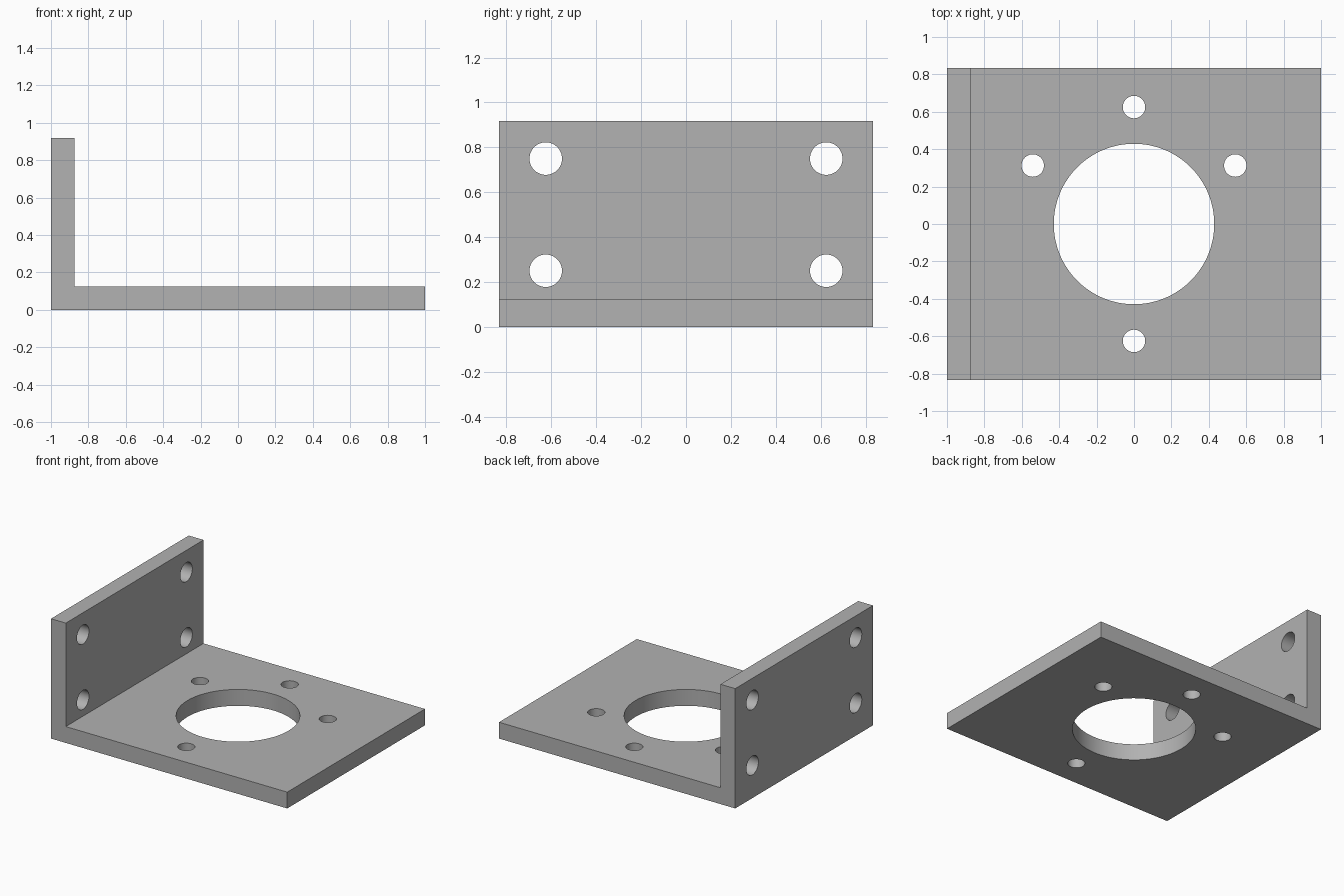
import bpy, bmesh, math
from mathutils import Matrix, Vector

if "Cube" in bpy.data.objects:
    bpy.data.objects.remove(bpy.data.objects["Cube"])

T = 0.125            # plate thickness
HALF_D = 0.833       # half depth
H = 0.917            # wall height

grey = bpy.data.materials.new("plain_grey")
grey.diffuse_color = (0.445, 0.445, 0.445, 1)
grey.use_nodes = True
grey.node_tree.nodes["Principled BSDF"].inputs["Base Color"].default_value = grey.diffuse_color


def make_object(name, bm):
    bmesh.ops.recalc_face_normals(bm, faces=bm.faces)
    mesh = bpy.data.meshes.new(name)
    bm.to_mesh(mesh)
    bm.free()
    mesh.materials.append(grey)
    obj = bpy.data.objects.new(name, mesh)
    bpy.context.collection.objects.link(obj)
    return obj


def add_drill(bm, centre, radius, axis, segments):
    turn = Matrix.Rotation(math.pi / 2, 4, 'Y') if axis == 'X' else Matrix()
    bmesh.ops.create_cone(bm, cap_ends=True, segments=segments, radius1=radius,
                          radius2=radius, depth=0.3,
                          matrix=Matrix.Translation(centre) @ turn)


# L-shaped bracket: side profile extruded through the depth
profile = [(-1, 0), (1, 0), (1, T), (-1 + T, T), (-1 + T, H), (-1, H)]
bm = bmesh.new()
face = bm.faces.new([bm.verts.new((x, -HALF_D, z)) for x, z in profile])
sweep = bmesh.ops.extrude_face_region(bm, geom=[face])
bmesh.ops.translate(bm, vec=(0, 2 * HALF_D, 0),
                    verts=[v for v in sweep["geom"] if isinstance(v, bmesh.types.BMVert)])
bracket = make_object("angle_bracket", bm)

# Drills: large centre bore, four base screw holes, four wall holes
bm = bmesh.new()
add_drill(bm, Vector((0, 0, T / 2)), 0.429, 'Z', 96)
for angle in (30, 90, 150, 270):
    a = math.radians(angle)
    add_drill(bm, Vector((0.625 * math.cos(a), 0.625 * math.sin(a), T / 2)), 0.06, 'Z', 48)
for y in (-0.625, 0.625):
    for z in (0.25, 0.75):
        add_drill(bm, Vector((-1 + T / 2, y, z)), 0.0725, 'X', 48)
drills = make_object("hole_cutter", bm)
drills.hide_render = True
drills.hide_set(True)

# Cut the holes
cut = bracket.modifiers.new("holes", 'BOOLEAN')
cut.operation = 'DIFFERENCE'
cut.solver = 'EXACT'
cut.object = drills
bpy.context.view_layer.objects.active = bracket
bracket.select_set(True)
bpy.ops.object.modifier_apply(modifier=cut.name)
bpy.data.objects.remove(drills)

# Smooth hole walls, sharp plate edges
bpy.ops.object.shade_smooth_by_angle(angle=math.radians(30))
